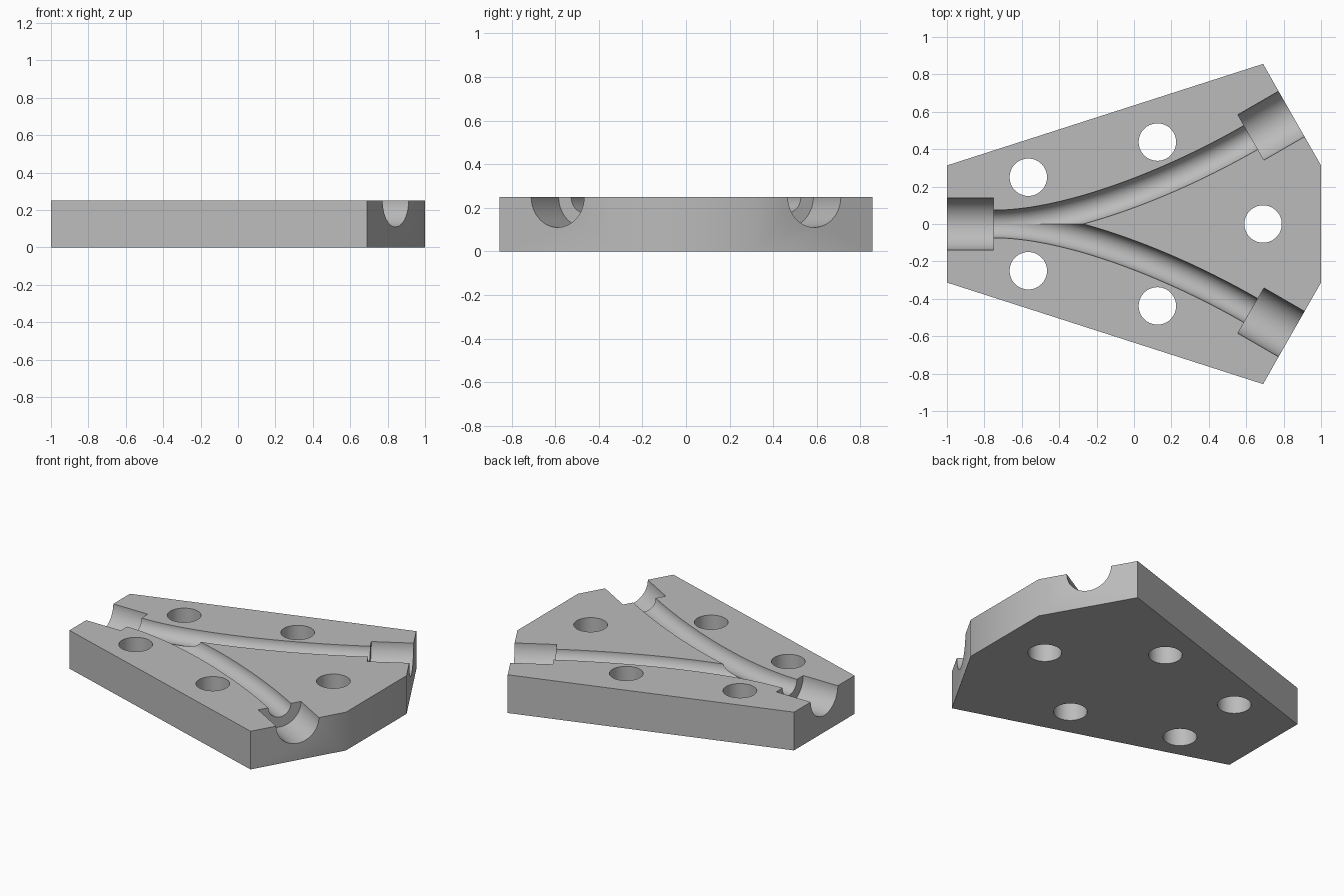
import bpy, bmesh, math
from mathutils import Vector
from mathutils.geometry import interpolate_bezier

cube = bpy.data.objects.get("Cube")
if cube:
    bpy.data.objects.remove(cube, do_unlink=True)

HEIGHT = 0.25
SOCKET_R, CHANNEL_R, HOLE_R = 0.14, 0.074, 0.1

grey = bpy.data.materials.new("plain grey")
grey.use_nodes = True
colour = (0.5, 0.5, 0.5, 1)
grey.diffuse_color = colour
grey.node_tree.nodes["Principled BSDF"].inputs["Base Color"].default_value = colour


def make_object(name, bm):
    bmesh.ops.recalc_face_normals(bm, faces=bm.faces)
    mesh = bpy.data.meshes.new(name)
    bm.to_mesh(mesh)
    bm.free()
    mesh.materials.append(grey)
    obj = bpy.data.objects.new(name, mesh)
    bpy.context.collection.objects.link(obj)
    return obj


def tube(name, path, radius, sides=64):
    """Capped round tube swept along a list of points."""
    bm = bmesh.new()
    rings = []
    for i, p in enumerate(path):
        ahead = path[min(i + 1, len(path) - 1)] - path[max(i - 1, 0)]
        turn = ahead.to_track_quat('Z', 'Y')
        ring = []
        for k in range(sides):
            a = math.tau * (k + 0.5) / sides
            offset = Vector((math.cos(a), math.sin(a), 0)) * radius
            ring.append(bm.verts.new(p + turn @ offset))
        rings.append(ring)
    for r, s in zip(rings, rings[1:]):
        for k in range(sides):
            n = (k + 1) % sides
            bm.faces.new((r[k], r[n], s[n], s[k]))
    bm.faces.new(rings[0])
    bm.faces.new(rings[-1])
    return make_object(name, bm)


# Six-sided block
half = [(-1, 0.313), (0.69, 0.856), (1, 0.313)]
outline = half + [(x, -y) for x, y in reversed(half)]
bm = bmesh.new()
base = bm.faces.new([bm.verts.new((x, y, 0)) for x, y in outline])
top = bmesh.ops.extrude_face_region(bm, geom=[base])["geom"]
bmesh.ops.translate(bm, vec=(0, 0, HEIGHT),
                    verts=[v for v in top if isinstance(v, bmesh.types.BMVert)])
block = make_object("splitter_block", bm)

# Cutters for the +y half: end sockets, curved channel, bolt holes
along = Vector((math.cos(math.pi / 6), math.sin(math.pi / 6), 0))
inlet = Vector((-0.75, 0, HEIGHT))
outlet = Vector((0.625, 0.463, HEIGHT))
step = Vector((0.05, 0, 0))
bend = interpolate_bezier(inlet, inlet + step * 8, outlet - along * 0.48, outlet, 40)
cutters = [
    tube("inlet_socket_cutter", [inlet, inlet - step * 8], SOCKET_R),
    tube("outlet_socket_cutter", [outlet, outlet + along * 0.4], SOCKET_R),
    tube("channel_cutter", [inlet - step] + bend + [outlet + along * 0.05], CHANNEL_R),
]
for x, y in [(-0.565, 0.25), (0.125, 0.438), (0.69, 0)]:
    cutters.append(tube("bolt_hole_cutter",
                        [Vector((x, y, -0.1)), Vector((x, y, HEIGHT + 0.1))], HOLE_R))

bpy.ops.object.select_all(action='DESELECT')
block.select_set(True)
bpy.context.view_layer.objects.active = block
for cutter in cutters:
    mod = block.modifiers.new("cut", 'BOOLEAN')
    mod.operation = 'DIFFERENCE'
    mod.solver = 'EXACT'
    mod.object = cutter
    bpy.ops.object.modifier_apply(modifier=mod.name)
    bpy.data.objects.remove(cutter, do_unlink=True)

# Mirror the finished half across the centre line
mod = block.modifiers.new("mirror", 'MIRROR')
mod.use_axis = (False, True, False)
mod.use_bisect_axis = (False, True, False)
bpy.ops.object.modifier_apply(modifier=mod.name)
bpy.ops.object.shade_smooth_by_angle(angle=math.radians(30))
